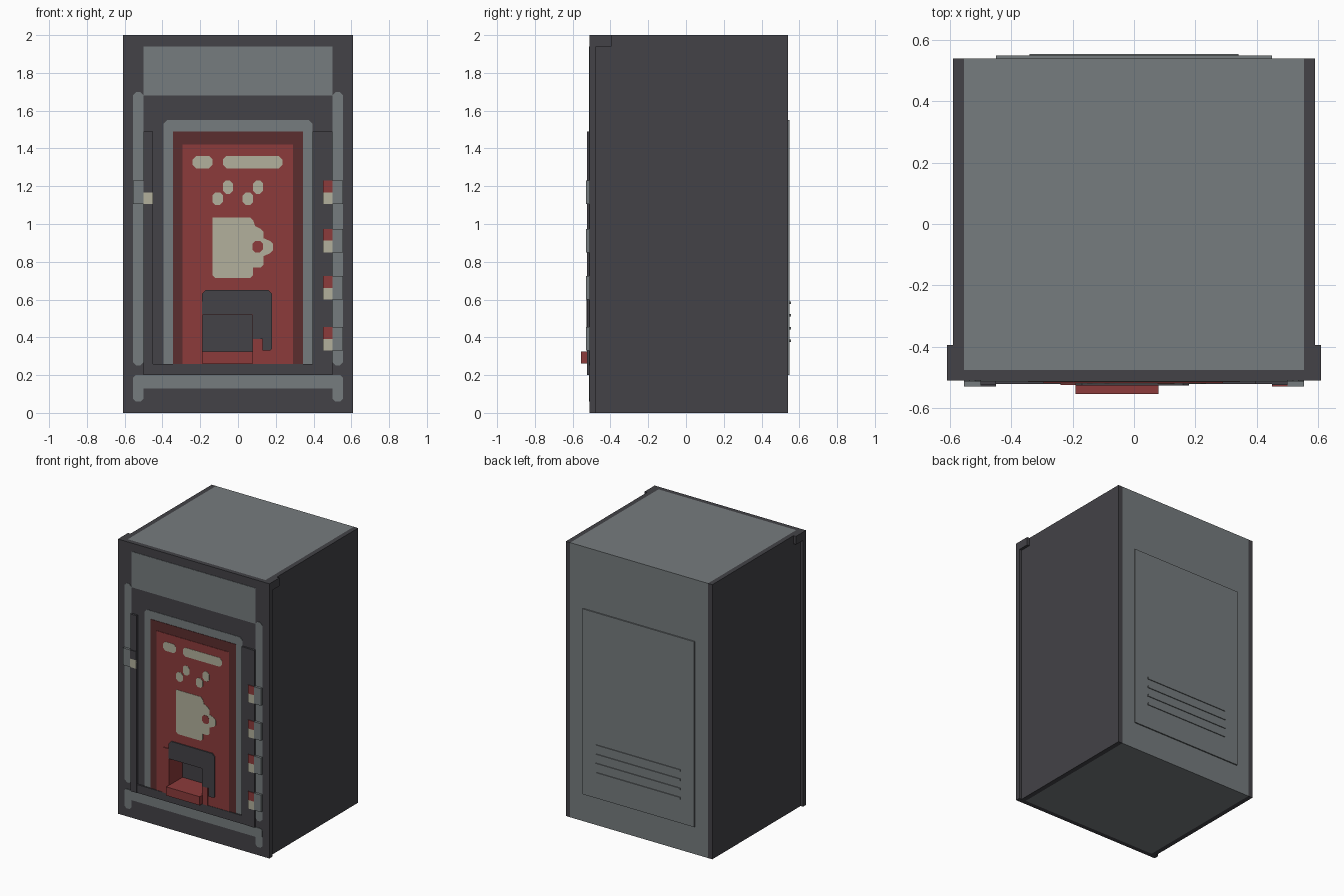
import bpy, bmesh

if "Cube" in bpy.data.objects:
    bpy.data.objects.remove(bpy.data.objects["Cube"])


def material(name, hex_code):
    def lin(i):
        c = int(hex_code[i:i + 2], 16) / 255
        return c / 12.92 if c <= 0.04045 else ((c + 0.055) / 1.055) ** 2.4
    m = bpy.data.materials.new(name)
    m.diffuse_color = (lin(0), lin(2), lin(4), 1)
    m.use_nodes = True
    m.node_tree.nodes["Principled BSDF"].inputs["Base Color"].default_value = m.diffuse_color
    return m


DARK = material("charcoal", "434247")
GREY = material("steel grey", "767C7E")
RED = material("red", "8C3B3B")
MAROON = material("dark red", "5B2D2E")
CREAM = material("cream", "B2B09C")


def prism(name, mat, pts, y0, y1):
    """Extrude an x-z outline from depth y0 to y1."""
    bm = bmesh.new()
    face = bm.faces.new([bm.verts.new((x, y0, z)) for x, z in pts])
    ext = bmesh.ops.extrude_face_region(bm, geom=[face])
    for v in ext["geom"]:
        if isinstance(v, bmesh.types.BMVert):
            v.co.y = y1
    bmesh.ops.recalc_face_normals(bm, faces=bm.faces)
    me = bpy.data.meshes.new(name)
    bm.to_mesh(me)
    bm.free()
    me.materials.append(mat)
    ob = bpy.data.objects.new(name, me)
    bpy.context.collection.objects.link(ob)
    return ob


def box(name, mat, x0, x1, z0, z1, y0, y1, c=0):
    """Box, with optional chamfer c on the corners seen from the front."""
    x0, x1 = min(x0, x1), max(x0, x1)
    if c:
        pts = [(x0 + c, z0), (x1 - c, z0), (x1, z0 + c), (x1, z1 - c),
               (x1 - c, z1), (x0 + c, z1), (x0, z1 - c), (x0, z0 + c)]
    else:
        pts = [(x0, z0), (x1, z0), (x1, z1), (x0, z1)]
    return prism(name, mat, pts, y0, y1)


F = -0.51            # front surface
P = F - 0.003        # painted plates on it

# Cabinet
core = box("cabinet_core", GREY, -0.555, 0.555, 0, 2, 0.54, -0.476)
front = box("front_plate", DARK, -0.61, 0.61, 0, 2, -0.476, F)
for s, side in ((-1, "left"), (1, "right")):
    box(side + "_side_panel", DARK, s * 0.555, s * 0.59, 0, 2, 0.54, -0.476)
    box(side + "_top_bracket", DARK, s * 0.59, s * 0.61, 1.94, 2, -0.395, -0.476)
    # Grey trim painted on the front edges
    box(side + "_trim_strip", GREY, s * 0.5, s * 0.555, 0.25, 1.7, F, P, 0.018)
    box(side + "_trim_foot", GREY, s * 0.5, s * 0.555, 0.06, 0.16, F, P, 0.015)
box("top_sign_plate", GREY, -0.5, 0.5, 1.68, 1.94, F, P)
box("bottom_trim_band", GREY, -0.555, 0.555, 0.13, 0.2, F, P - 0.001, 0.012)

# Door: grey border, dark red surround, red panel
prism("door_border", GREY, [(-0.395, 0.26), (0.395, 0.26), (0.395, 1.53), (0.375, 1.55),
                            (-0.375, 1.55), (-0.395, 1.53)], F, P)
surround = box("door_surround", MAROON, -0.345, 0.345, 0.26, 1.49, F, -0.516)
panel = box("door_panel", RED, -0.295, 0.29, 0.26, 1.42, F, -0.519)
housing = box("dispenser_housing", RED, -0.24, 0.12, 0.26, 0.59, F, -0.525)

# Raised dark rails around the door
box("left_rail", DARK, -0.5, -0.45, 0.2, 1.49, F, -0.525)
box("right_inner_rail", DARK, 0.395, 0.45, 0.2, 1.49, F, -0.522)
box("right_rail", DARK, 0.45, 0.5, 0.2, 1.49, F, -0.525)
box("bottom_rail", DARK, -0.45, 0.395, 0.2, 0.26, F, -0.522)

# Selector buttons on the right, one lock on the left
for i, z in enumerate((0.33, 0.6, 0.85, 1.105)):
    h = 0.062
    box(f"button_mount_{i}", GREY, 0.5, 0.555, z, z + 2 * h, F, -0.53)
    box(f"button_lower_{i}", CREAM, 0.45, 0.5, z, z + h, F, -0.53)
    box(f"button_upper_{i}", RED, 0.45, 0.5, z + h, z + 2 * h, F, -0.53)
box("lock_mount", GREY, -0.555, -0.5, 1.105, 1.23, F, -0.53)
box("lock_lower", CREAM, -0.5, -0.45, 1.105, 1.167, F, -0.53)
box("lock_upper", DARK, -0.5, -0.45, 1.167, 1.23, F, -0.53)

# Painted decoration on the panel
D0, D1 = -0.517, -0.521
box("short_label_bar", CREAM, -0.24, -0.135, 1.295, 1.36, D0, D1, 0.018)
box("long_label_bar", CREAM, -0.08, 0.235, 1.295, 1.36, D0, D1, 0.018)
for i, x in enumerate((-0.08, 0.08)):
    box(f"steam_upper_{i}", CREAM, x, x + 0.053, 1.16, 1.23, D0, D1, 0.016)
    box(f"steam_lower_{i}", CREAM, x - 0.055, x, 1.1, 1.168, D0, D1, 0.016)
prism("cup_picture", CREAM, [
    (-0.12, 0.715), (0.065, 0.715), (0.08, 0.73), (0.08, 0.77), (0.12, 0.77), (0.135, 0.785),
    (0.135, 0.83), (0.17, 0.845), (0.185, 0.86), (0.185, 0.895), (0.17, 0.91), (0.135, 0.925),
    (0.135, 0.96), (0.12, 0.975), (0.09, 0.99), (0.08, 1.02), (0.065, 1.035),
    (-0.135, 1.035), (-0.135, 0.73)], D0, D1)
box("cup_handle_hole", RED, 0.076, 0.132, 0.85, 0.91, D0, D1 - 0.001, 0.015)

# Dark surround of the dispensing opening
prism("opening_surround", DARK, [
    (-0.19, 0.52), (-0.19, 0.63), (-0.17, 0.65), (0.16, 0.65), (0.18, 0.63), (0.18, 0.34),
    (0.17, 0.33), (0.13, 0.33), (0.13, 0.39), (0.08, 0.39), (0.08, 0.52)], -0.518, -0.527)

# Dispensing opening cut through the front
cutter = box("opening_cutter", DARK, -0.19, 0.08, 0.27, 0.52, -0.36, -0.7)
cutter.hide_render = True
for ob in (core, front, surround, panel, housing, bpy.data.objects["door_border"]):
    mod = ob.modifiers.new("opening", "BOOLEAN")
    mod.operation = "DIFFERENCE"
    mod.solver = "EXACT"
    mod.object = cutter
    bpy.context.view_layer.objects.active = ob
    bpy.ops.object.modifier_apply(modifier=mod.name)
bpy.data.objects.remove(cutter)

# Lining of the opening and the tray that sticks out of it
box("opening_back", DARK, -0.19, 0.08, 0.27, 0.52, -0.355, -0.37)
box("opening_left_wall", RED, -0.192, -0.188, 0.27, 0.52, -0.36, -0.5245)
box("opening_right_wall", RED, 0.078, 0.082, 0.27, 0.52, -0.36, -0.5245)
box("opening_ceiling", RED, -0.19, 0.08, 0.518, 0.522, -0.36, -0.5245)
box("dispenser_tray", RED, -0.19, 0.08, 0.262, 0.325, -0.36, -0.555)

# Service panel and vent slats on the back
box("back_panel", GREY, -0.45, 0.45, 0.2, 1.55, 0.538, 0.549)
for i in range(4):
    z = 0.375 + i * 0.067
    box(f"vent_slat_{i}", GREY, -0.34, 0.34, z, z + 0.014, 0.545, 0.555)
